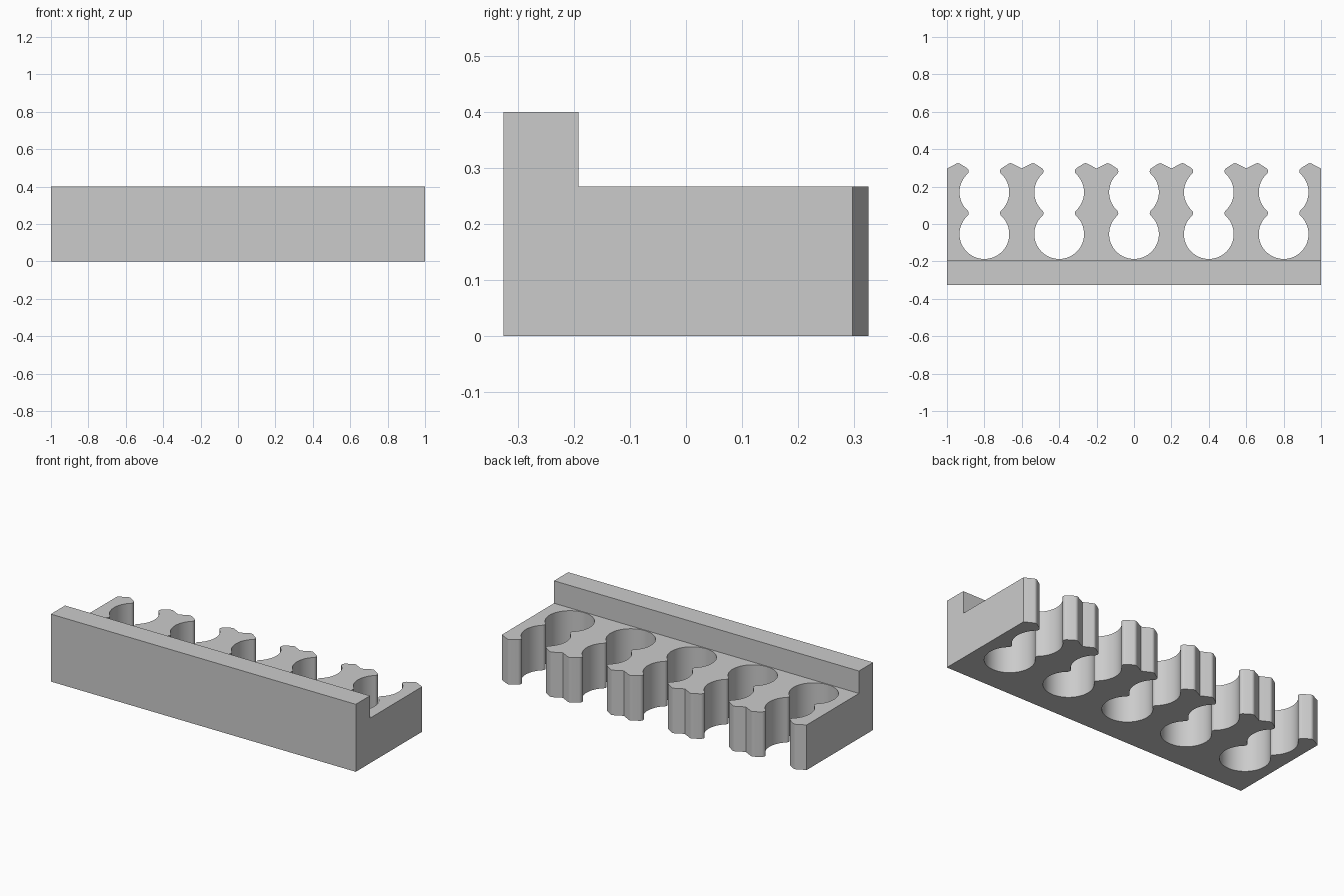
import bpy
import bmesh
from math import radians, sin, cos

cube = bpy.data.objects.get("Cube")
if cube:
    bpy.data.objects.remove(cube, do_unlink=True)

HALF_DEPTH = 0.325
RAIL_Y = -0.192
BODY_TOP = 0.267
RAIL_TOP = 0.4
PITCH = 0.4

grey = bpy.data.materials.new("mid_grey")
grey.use_nodes = True
colour = (0.6, 0.6, 0.6, 1)
grey.diffuse_color = colour
grey.node_tree.nodes["Principled BSDF"].inputs["Base Color"].default_value = colour


def arc(cx, cy, r, start, end, steps):
    angles = [radians(start + (end - start) * i / steps) for i in range(steps + 1)]
    return [(cx + r * cos(a), cy + r * sin(a)) for a in angles]


# Right half of one slot, from its bottom out to the notch between slots
half = arc(0, -0.054, 0.133, -90, 47, 24)             # large round pocket
half += arc(0.104, 0.058, 0.02, 227, 133, 8)[1:]      # rounded neck
half += arc(0, 0.17, 0.133, -47, 47, 18)[1:]          # upper pocket
half += arc(0.104, 0.282, 0.02, 227, 123, 8)[1:]      # rounded lip
half += arc(0.14, 0.305, 0.02, 123, 63, 6)            # rounded tooth tip
notch = (PITCH / 2, 0.297)

# Comb outline, walked from right to left along the back
slot = [notch] + half[::-1] + [(-x, y) for x, y in half[1:]]
outline = [(-1, -HALF_DEPTH), (1, -HALF_DEPTH)]
for i in range(2, -3, -1):
    outline += [(x + i * PITCH, y) for x, y in slot]
outline.append((-1, notch[1]))

bm = bmesh.new()
bm.faces.new([bm.verts.new((x, y, 0)) for x, y in outline])
bmesh.ops.bisect_plane(bm, geom=bm.verts[:] + bm.edges[:] + bm.faces[:],
                       plane_co=(0, RAIL_Y, 0), plane_no=(0, 1, 0))


def raise_faces(faces, height):
    result = bmesh.ops.extrude_face_region(bm, geom=faces, use_keep_orig=False)
    verts = [g for g in result["geom"] if isinstance(g, bmesh.types.BMVert)]
    bmesh.ops.translate(bm, verts=verts, vec=(0, 0, height))
    return [g for g in result["geom"] if isinstance(g, bmesh.types.BMFace)]


# Raise the body, keeping a floor, then the front rail
base = bm.faces[:]
floor = bmesh.ops.duplicate(bm, geom=base)
top = raise_faces(base, BODY_TOP)
rail = [f for f in top if f.calc_center_bounds().y < RAIL_Y]
raise_faces(rail, RAIL_TOP - BODY_TOP)

# Remove any face left behind inside, weld and tidy the flat faces
bmesh.ops.remove_doubles(bm, verts=bm.verts[:], dist=0.0001)
seen, spare = set(), []
for f in bm.faces:
    key = frozenset(f.verts)
    if key in seen:
        spare.append(f)
    seen.add(key)
    level = all(abs(v.co.z - BODY_TOP) < 0.001 for v in f.verts)
    if level and f.calc_center_bounds().y < RAIL_Y and f not in spare:
        spare.append(f)
bmesh.ops.delete(bm, geom=spare, context="FACES_ONLY")
bmesh.ops.dissolve_limit(bm, angle_limit=radians(0.5),
                         verts=bm.verts[:], edges=bm.edges[:])
bmesh.ops.recalc_face_normals(bm, faces=bm.faces[:])

mesh = bpy.data.meshes.new("slotted_rack")
bm.to_mesh(mesh)
bm.free()
mesh.materials.append(grey)
rack = bpy.data.objects.new("slotted_rack", mesh)
bpy.context.collection.objects.link(rack)
bpy.context.view_layer.objects.active = rack
rack.select_set(True)
bpy.ops.object.shade_smooth_by_angle(angle=radians(30))
